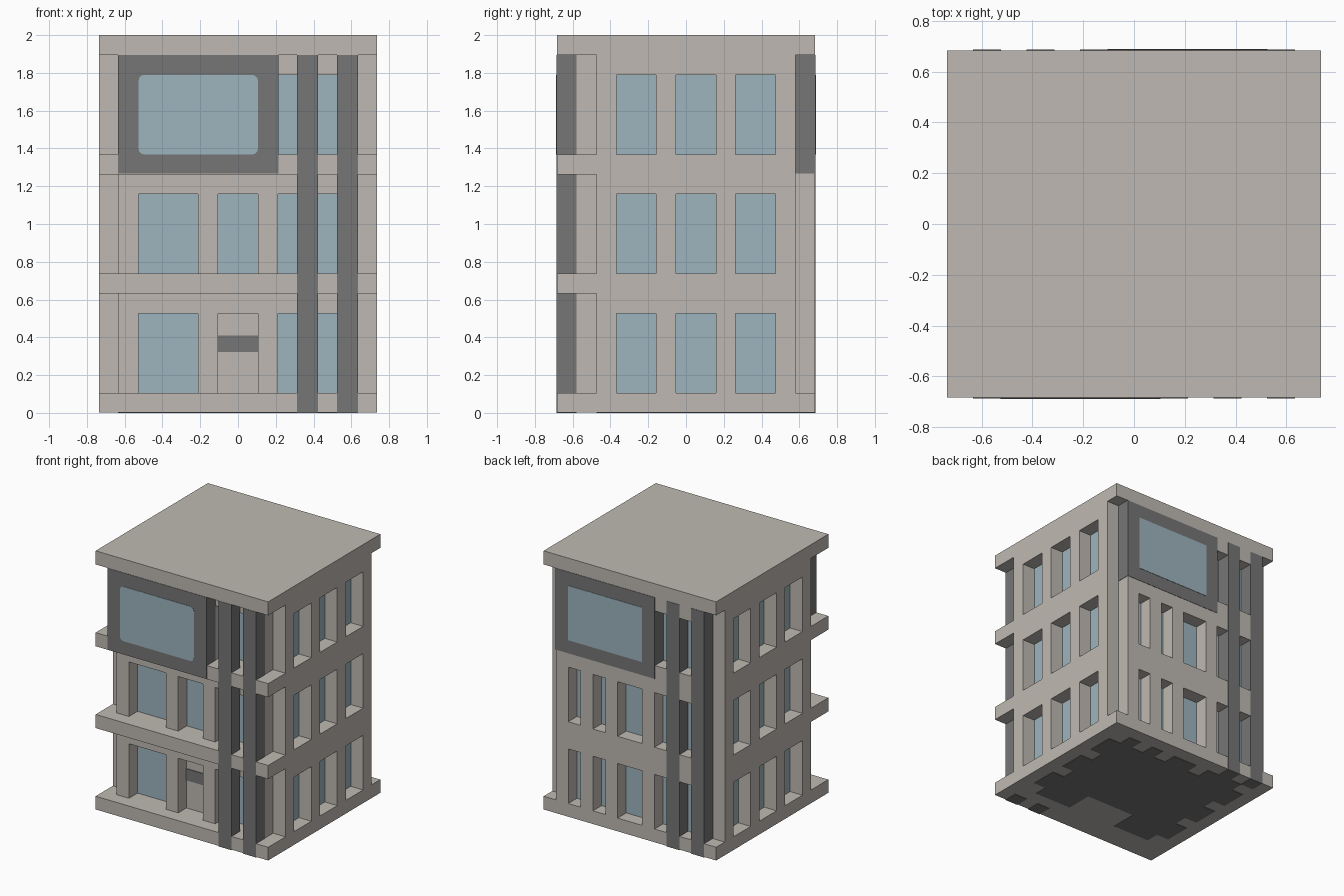
import bpy, bmesh
from mathutils import Vector

if "Cube" in bpy.data.objects:
    bpy.data.objects.remove(bpy.data.objects["Cube"])

U = 2 / 19      # building module
E = 0.025       # small overlap, in modules


def material(name, r, g, b):
    m = bpy.data.materials.new(name)
    m.use_nodes = True
    m.diffuse_color = (r, g, b, 1)
    m.node_tree.nodes["Principled BSDF"].inputs["Base Color"].default_value = (r, g, b, 1)
    return m


STONE = material("warm stone", 0.52, 0.485, 0.445)
DARK = material("dark grey", 0.18, 0.18, 0.18)
GLASS = material("blue glass", 0.337, 0.462, 0.515)


def finish(bm, name, mat):
    bmesh.ops.recalc_face_normals(bm, faces=bm.faces[:])
    mesh = bpy.data.meshes.new(name)
    bm.to_mesh(mesh)
    bm.free()
    mesh.materials.append(mat)
    obj = bpy.data.objects.new(name, mesh)
    bpy.context.collection.objects.link(obj)
    return obj


def box(name, mat, xs, ys, zs, turn=1, corner=0):
    """Box from ranges in modules; turn=-1 spins it half round the z axis."""
    bm = bmesh.new()
    bmesh.ops.create_cube(bm, size=1)
    for v in bm.verts:
        p = [r[0] if c < 0 else r[1] for c, r in zip(v.co, (xs, ys, zs))]
        v.co = Vector((p[0] * turn, p[1] * turn, p[2])) * U
    if corner:
        edges = [e for e in bm.edges
                 if abs(e.verts[0].co.y - e.verts[1].co.y) > 1e-5]
        bmesh.ops.bevel(bm, geom=edges, offset=corner * U, segments=3,
                        profile=0.5, affect='EDGES')
    return finish(bm, name, mat)


def wall(name, span, zspan, holes, place, push):
    """One-module-thick wall with openings (u0, u1, z0, z1)."""
    us = sorted(set(span) | {u for h in holes for u in h[:2]})
    zs = sorted(set(zspan) | {z for h in holes for z in h[2:]})
    bm = bmesh.new()
    grid = {(u, z): bm.verts.new(place(u, z) * U) for u in us for z in zs}
    for a, b in zip(us, us[1:]):
        for c, d in zip(zs, zs[1:]):
            if not any(h[0] <= a < h[1] and h[2] <= c < h[3] for h in holes):
                bm.faces.new([grid[k] for k in ((a, c), (b, c), (b, d), (a, d))])
    skin = bmesh.ops.extrude_face_region(bm, geom=bm.faces[:])["geom"]
    bmesh.ops.translate(bm, vec=Vector(push) * U,
                        verts=[g for g in skin if isinstance(g, bmesh.types.BMVert)])
    return finish(bm, name, STONE)


FLOORS = (1, 7, 13)


def openings(ranges, floors=FLOORS):
    return [(a, b, z, z + 4) for a, b in ranges for z in floors]


SIDE = ((-3.5, -1.5), (-0.5, 1.5), (2.5, 4.5))
FRONT = ((-5, -2), (-1, 1), (2, 5))
BACK = ((-5, -2), (-1, 1), (2, 3), (4, 5))

# Glazed core seen through every opening
box("glass_core", GLASS, (-6, 6), (-4.5, 5.5), (0.5, 18.5))

# Base, roof and the two front ledges
box("base_slab", STONE, (-7, 7), (-6.5, 6.5), (0.03, 1))
box("roof_slab", STONE, (-7, 7), (-6.5, 6.5), (18, 19))
for i, z in enumerate((6, 12)):
    box(f"front_ledge_{i + 1}", STONE, (-7, 7), (-6.5, -4.5), (z, z + 1))

# Walls
for name, s in (("left_wall", 1), ("right_wall", -1)):
    wall(name, (-4.5, 5.5), (1, 18), openings(SIDE),
         lambda u, z: Vector((7 * s, u, z)), (-s, 0, 0))
wall("front_wall", (-6, 6), (1, 18), openings(FRONT),
     lambda u, z: Vector((u, -5.5, z)), (0, 1, 0))
wall("back_wall", (-6, 6), (1, 18), openings(BACK),
     lambda u, z: Vector((u, 6.5, z)), (0, -1, 0))

# Door with its dark band
box("door", STONE, (-1, 1), (-4.55, -4.45), (1, 5))
box("door_band", DARK, (-1, 1), (-4.6, -4.54), (3.05, 3.9))

# Big screens and tall fins, same on front and back by a half turn
for side, s in (("front", 1), ("back", -1)):
    box(f"{side}_screen_frame", DARK, (-6 - E, 2 + E), (-6.5 - E, -5.5),
        (12.03, 18), s, 0 if s == 1 else 0.2)
    box(f"{side}_screen", GLASS, (-5, 1), (-6.5 - 2 * E, -6.5), (13, 17), s, 0.28)
    for i, x in enumerate((3, 5)):
        box(f"{side}_fin_{i + 1}", DARK, (x - E, x + 1 + E),
            (-6.5 - E, -5.5), (0, 18), s)

# Dark underside, with bays below the windows
UNDER = (0, 0.05)
box("underside_main", DARK, (-5, 5), (-2.5, 4.5), UNDER)
for x in ((-5, -2), (2, 5)):
    box("underside_front_bay", DARK, x, (-4.5, -2.5), UNDER)
for x in BACK:
    box("underside_back_bay", DARK, x, (4.5, 5.5), UNDER)
for y in SIDE:
    for s in (1, -1):
        box("underside_side_bay", DARK, (5, 6), (y[0] * s, y[1] * s), UNDER, s)
